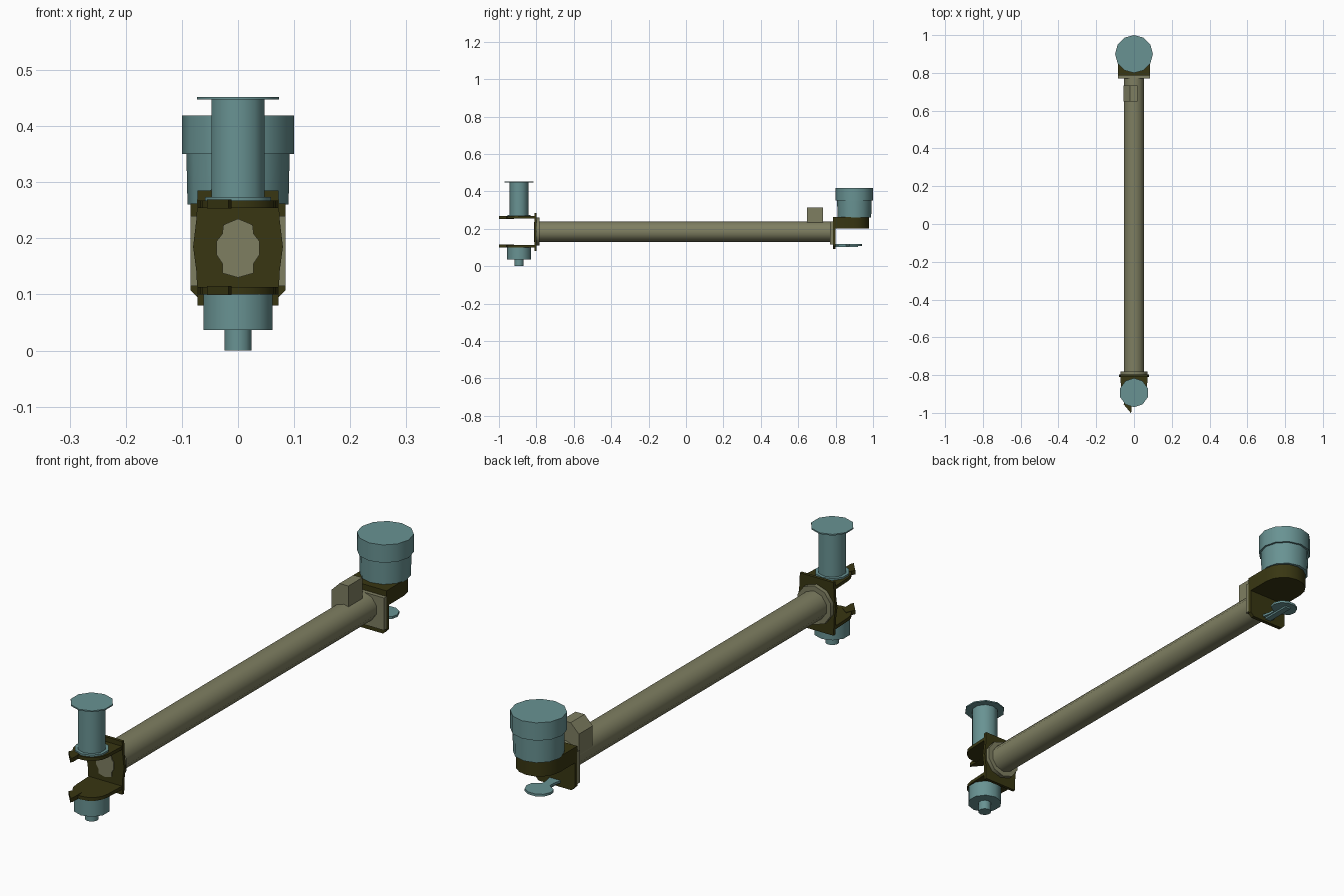
import bpy, bmesh, math

if "Cube" in bpy.data.objects:
    bpy.data.objects.remove(bpy.data.objects["Cube"])


def material(name, rgb):
    m = bpy.data.materials.new(name)
    m.diffuse_color = (*rgb, 1)
    m.use_nodes = True
    m.node_tree.nodes["Principled BSDF"].inputs["Base Color"].default_value = m.diffuse_color
    return m


TEAL = material("teal", (0.14, 0.29, 0.29))
KHAKI = material("khaki", (0.21, 0.21, 0.12))
OLIVE = material("dark_olive", (0.04, 0.037, 0.006))


def finish(name, bm, mat):
    bmesh.ops.recalc_face_normals(bm, faces=bm.faces)
    me = bpy.data.meshes.new(name)
    bm.to_mesh(me)
    bm.free()
    me.materials.append(mat)
    ob = bpy.data.objects.new(name, me)
    bpy.context.collection.objects.link(ob)
    bpy.ops.object.select_all(action='DESELECT')
    ob.select_set(True)
    bpy.context.view_layer.objects.active = ob
    bpy.ops.object.shade_smooth_by_angle(angle=math.radians(40))
    return ob


def prism(name, outline, a, b, axis, mat):
    """Extrude a 2D outline from a to b along z (outline xy) or y (outline xz)."""
    bm = bmesh.new()

    def pt(u, v, w):
        return (u, v, w) if axis == 'z' else (u, w, v)
    lo = [bm.verts.new(pt(u, v, a)) for u, v in outline]
    hi = [bm.verts.new(pt(u, v, b)) for u, v in outline]
    bm.faces.new(lo)
    bm.faces.new(hi)
    n = len(lo)
    for i in range(n):
        j = (i + 1) % n
        bm.faces.new((lo[i], lo[j], hi[j], hi[i]))
    return finish(name, bm, mat)


def ngon(r, n, cu=0.0, cv=0.0):
    # first corner points along the second axis
    return [(cu + r * math.sin(2 * math.pi * i / n), cv + r * math.cos(2 * math.pi * i / n))
            for i in range(n)]


def lathe(name, profile, n, cy, mat):
    """Stack (radius, z) rings around a vertical axis."""
    bm = bmesh.new()
    rings = [[bm.verts.new((x, y, z)) for x, y in ngon(r, n, 0, cy)] for r, z in profile]
    bm.faces.new(rings[0])
    bm.faces.new(rings[-1])
    for p, q in zip(rings, rings[1:]):
        for i in range(n):
            j = (i + 1) % n
            bm.faces.new((p[i], p[j], q[j], q[i]))
    return finish(name, bm, mat)


def mirror(half):
    return half + [(-x, z) for x, z in reversed(half) if abs(x) > 1e-6]


ZC = 0.185
FY, RY = -0.893, 0.9

# main tube with its end collars
prism("main_tube", ngon(0.055, 10, 0, ZC), -0.80, 0.78, 'y', KHAKI)
prism("front_collar", ngon(0.075, 10, 0, ZC), -0.80, -0.782, 'y', KHAKI)
prism("front_tube_plug",
      mirror([(0, 0.235), (0.026, 0.224), (0.028, 0.208), (0.038, 0.195), (0.038, 0.17),
              (0.028, 0.155), (0.028, 0.138), (0, 0.13)]), -0.813, -0.80, 'y', KHAKI)
prism("rear_flange", mirror([(0.085, 0.24), (0.085, 0.115)]), 0.77, 0.786, 'y', KHAKI)

# small chamfered box on the tube
prism("tube_box", [(-0.055, 0.2), (-0.055, 0.28), (-0.02, 0.315), (0.018, 0.315), (0.018, 0.2)],
      0.648, 0.733, 'y', KHAKI)

# front fork: upright plate and two rounded shelves with a catch tab
prism("front_upright",
      mirror([(0.072, 0.285), (0.074, 0.235), (0.08, 0.185), (0.074, 0.14), (0.072, 0.08)]),
      -0.81, -0.798, 'y', OLIVE)
nose = [(0.068 * math.cos(t), FY + 0.068 * math.sin(t))
        for t in (-math.pi * i / 8 for i in range(9))]
for label, z in (("lower", 0.100), ("upper", 0.254)):
    prism(f"front_{label}_shelf", [(0.072, -0.80)] + nose + [(-0.072, -0.80)],
          z, z + 0.013, 'z', OLIVE)
    prism(f"front_{label}_tab", [(-0.055, -0.955), (-0.017, -1.0), (-0.012, -0.99),
                                 (-0.012, -0.94), (-0.04, -0.92)],
          z - 0.001, z + 0.015, 'z', OLIVE)

# front spindle above and motor below the fork
lathe("front_spindle", [(0.062, 0.266), (0.062, 0.274), (0.05, 0.274), (0.05, 0.447),
                        (0.077, 0.447), (0.077, 0.452)], 10, FY, TEAL)
lathe("front_lower_hub", [(0.025, 0.0), (0.025, 0.037), (0.065, 0.037), (0.065, 0.101)],
      10, FY, TEAL)

# rear bracket: upright plate and rounded block
prism("rear_upright", mirror([(0.085, 0.262), (0.085, 0.108), (0.07, 0.093)]),
      0.785, 0.80, 'y', OLIVE)
prism("rear_block", [(-0.085, 0.79)] + [(-0.085 * math.cos(t), 0.893 + 0.085 * math.sin(t))
      for t in (math.pi * i / 8 for i in range(9))] + [(0.085, 0.79)],
      0.202, 0.262, 'z', OLIVE)

# rear drum
lathe("rear_drum", [(0.09, 0.26), (0.092, 0.35), (0.1, 0.35), (0.1, 0.419)], 12, RY, TEAL)

# lever under the rear block
prism("rear_lever", mirror([(0.025, 0.798), (0.017, 0.83), (0.017, 0.855), (0.047, 0.875),
                            (0.052, 0.9), (0.04, 0.928), (0.015, 0.942)]),
      0.109, 0.118, 'z', TEAL)
prism("rear_lever_rib", mirror([(0.012, 0.798), (0.012, 0.92)]), 0.102, 0.11, 'z', TEAL)
